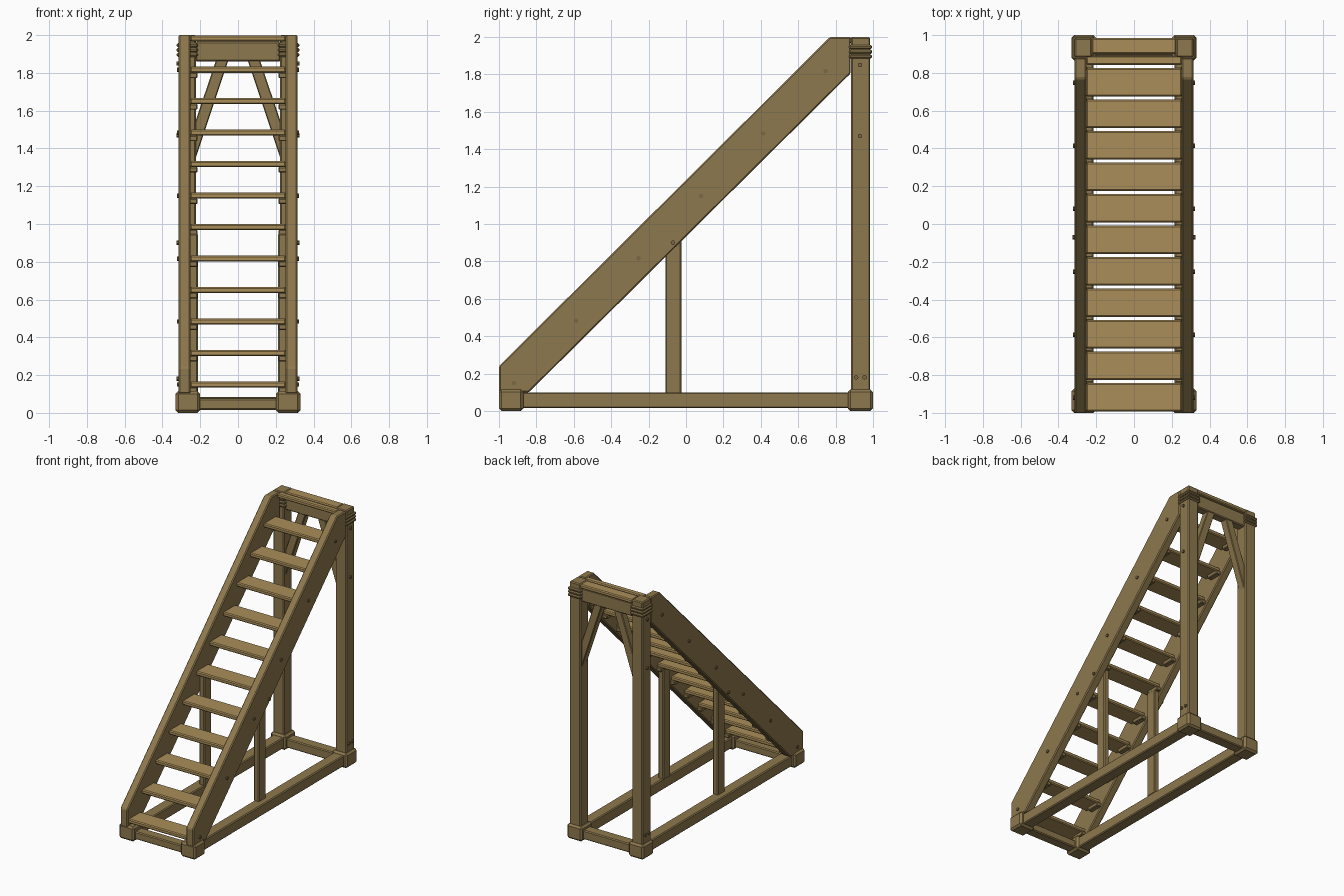
import bpy, bmesh
from math import pi
from mathutils import Matrix, Vector

cube = bpy.data.objects.get("Cube")
if cube:
    bpy.data.objects.remove(cube)


def make_material(name, rgb):
    mat = bpy.data.materials.new(name)
    mat.use_nodes = True
    mat.diffuse_color = (*rgb, 1)
    bsdf = mat.node_tree.nodes["Principled BSDF"]
    bsdf.inputs["Base Color"].default_value = (*rgb, 1)
    bsdf.inputs["Roughness"].default_value = 0.8
    return mat


FRAME = make_material("frame wood", (0.27, 0.19, 0.075))
TREAD = make_material("tread wood", (0.40, 0.27, 0.10))
BOLT = make_material("bolt brown", (0.20, 0.14, 0.06))


def finish(name, bm, mat, bevel):
    bmesh.ops.recalc_face_normals(bm, faces=bm.faces)
    mesh = bpy.data.meshes.new(name)
    bm.to_mesh(mesh)
    bm.free()
    mesh.materials.append(mat)
    obj = bpy.data.objects.new(name, mesh)
    bpy.context.collection.objects.link(obj)
    if bevel:
        mod = obj.modifiers.new("chamfer", "BEVEL")
        mod.width = bevel
        mod.segments = 1
    return obj


def box(name, x, y, z, mat=FRAME, bevel=0.007):
    """Chamfered block given by its (min, max) on each axis."""
    bm = bmesh.new()
    bmesh.ops.create_cube(bm, size=1)
    for v in bm.verts:
        v.co = Vector([(a + b) / 2 + c * (b - a) for (a, b), c in zip((x, y, z), v.co)])
    return finish(name, bm, mat, bevel)


def prism(name, points, offset, mat=FRAME, bevel=0.007):
    """Flat outline pushed along an offset vector."""
    bm = bmesh.new()
    face = bm.faces.new([bm.verts.new(p) for p in points])
    moved = bmesh.ops.extrude_face_region(bm, geom=[face])["geom"]
    bmesh.ops.translate(bm, vec=offset, verts=[g for g in moved if isinstance(g, bmesh.types.BMVert)])
    return finish(name, bm, mat, bevel)


def bolt(name, side, x, y, z):
    """Round bolt head facing outward along x."""
    bm = bmesh.new()
    bmesh.ops.create_cone(bm, cap_ends=True, segments=10, radius1=0.012, radius2=0.012, depth=0.018,
                          matrix=Matrix.Translation((side * x, y, z)) @ Matrix.Rotation(pi / 2, 4, "Y"))
    return finish(name, bm, BOLT, 0)


def span(side, a, b):
    return tuple(sorted((side * a, side * b)))


STEP = 1 / 6

for side, label in ((1, "left"), (-1, "right")):
    # Ground frame
    for end, y in (("front", (-1, -0.87)), ("back", (0.865, 1))):
        box(f"{label}_{end}_foot", span(side, 0.2, 0.33), y, (0, 0.115), bevel=0.014)
    box(f"{label}_base_beam", span(side, 0.215, 0.305), (-0.88, 0.88), (0.015, 0.1))

    # Uprights
    post_x = span(side, 0.222, 0.315)
    box(f"{label}_back_post", post_x, (0.882, 0.985), (0.05, 2))
    box(f"{label}_middle_post", span(side, 0.212, 0.258), (-0.11, -0.025), (0.09, 0.95))
    for i in range(3):
        z = 1.885 + i * 0.025
        box(f"{label}_post_band_{i + 1}", span(side, 0.212, 0.325), (0.872, 0.995), (z, z + 0.022))

    # Sloping stringer
    outline = [(-1, 0.1), (-0.84, 0.1), (0.88, 1.805), (0.88, 2), (0.77, 2), (-1, 0.24)]
    prism(f"{label}_stringer", [(side * 0.252, y, z) for y, z in outline], (side * 0.063, 0, 0))

    # Diagonal brace below the top beam
    corners = [(0.05, 1.87), (0.115, 1.87), (0.23, 1.53), (0.23, 1.33)]
    prism(f"{label}_brace", [(side * x, 0.905, z) for x, z in corners], (0, 0.06, 0), bevel=0.005)

    # Bolts on the stringer and the post
    for i in range(6):
        bolt(f"{label}_stringer_bolt_{i + 1}", side, 0.314, -0.92 + i * 2 * STEP, 0.15 + i * 2 * STEP)
    for i, (y, z) in enumerate([(-0.07, 0.9), (0.93, 1.85), (0.93, 1.47), (0.91, 0.18), (0.955, 0.18)]):
        bolt(f"{label}_post_bolt_{i + 1}", side, 0.316, y, z)

    # Cleats carrying the treads
    for i in range(11):
        y, z = -0.94 + i * STEP, 0.105 + i * STEP
        box(f"{label}_cleat_{i + 1}", span(side, 0.215, 0.256), (y, y + 0.105), (z, z + 0.031), bevel=0.005)

# Cross beams of the ground frame and the top
box("front_base_beam", (-0.21, 0.21), (-0.975, -0.895), (0.015, 0.075))
box("back_base_beam", (-0.21, 0.21), (0.89, 0.975), (0.015, 0.085))
box("top_beam", (-0.225, 0.225), (0.9, 0.97), (1.86, 1.965))

# Treads
for i in range(11):
    y, z = -0.992 + i * STEP, 0.134 + i * STEP
    box(f"tread_{i + 1}", (-0.254, 0.254), (y, y + 0.15), (z, z + 0.032), TREAD)
box("top_tread_front", (-0.254, 0.254), (0.843, 0.89), (1.967, 1.998), TREAD)
box("top_tread_back", (-0.225, 0.225), (0.9, 0.985), (1.967, 1.998), TREAD)
